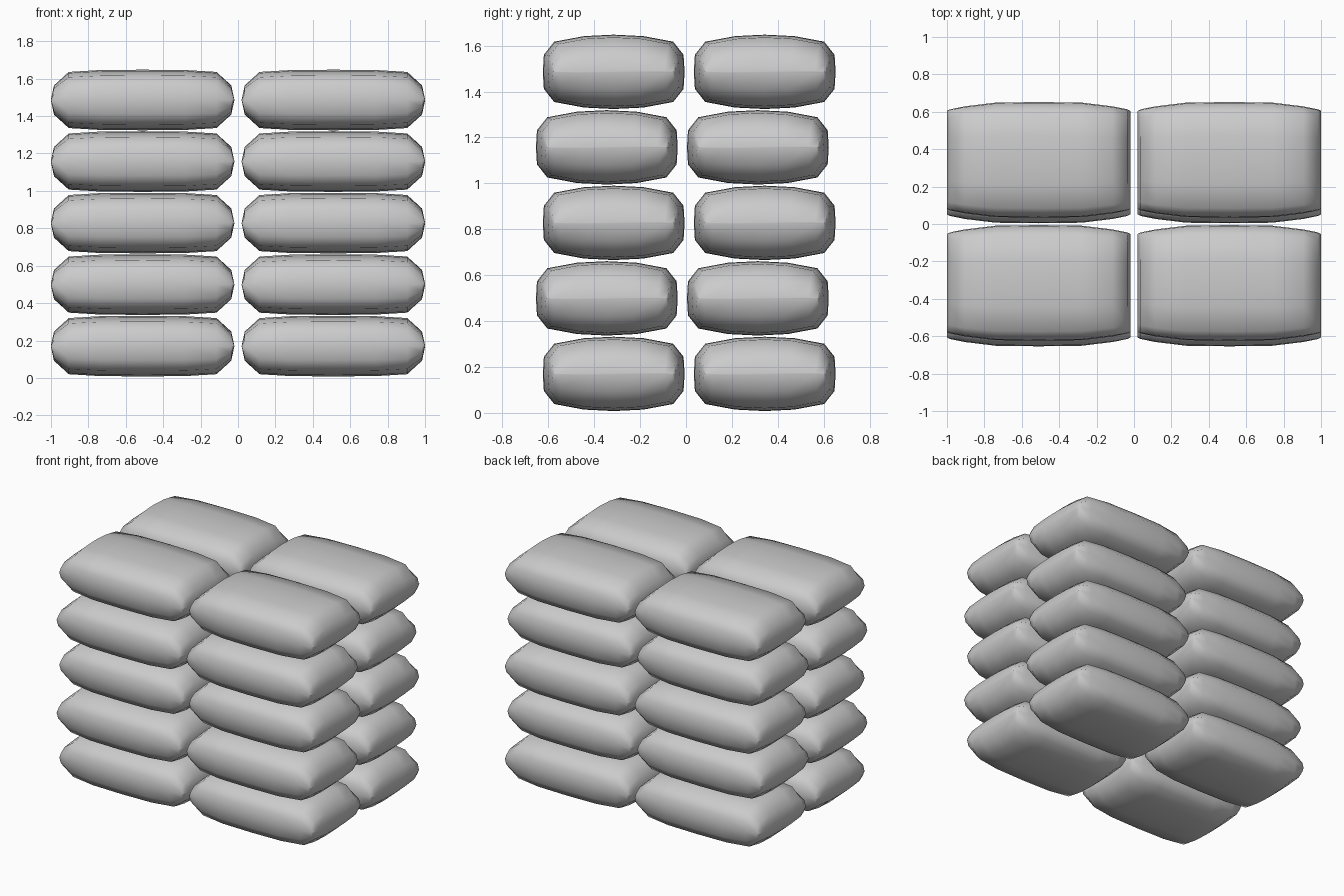
import bpy, bmesh

if "Cube" in bpy.data.objects:
    bpy.data.objects.remove(bpy.data.objects["Cube"])

# Quarter of the plump cross-section (y, z), unit half sizes
QUARTER = [(1, 0), (0.985, 0.46), (0.84, 0.81), (0.42, 0.96)]
SECTION = (QUARTER + [(0, 1)] + [(-y, z) for y, z in QUARTER[:0:-1]]
           + [(-y, -z) for y, z in QUARTER] + [(0, -1)]
           + [(y, -z) for y, z in QUARTER[:0:-1]])

# Half of the sack's length: x, half width, half height
HALF = [(0.0, 0.309, 0.162), (0.23, 0.306, 0.16), (0.395, 0.286, 0.15),
        (0.474, 0.27, 0.078), (0.49, 0.262, 0.004)]
STATIONS = [(-x, w, h) for x, w, h in HALF[:0:-1]] + HALF


def sack_mesh():
    bm = bmesh.new()
    rings = [[bm.verts.new((x, y * w, z * h)) for y, z in SECTION]
             for x, w, h in STATIONS]
    n = len(SECTION)
    for a, b in zip(rings, rings[1:]):
        for i in range(n):
            j = (i + 1) % n
            bm.faces.new((a[i], a[j], b[j], b[i]))
    bm.faces.new(rings[0])
    bm.faces.new(rings[-1])
    bmesh.ops.recalc_face_normals(bm, faces=bm.faces)
    for f in bm.faces:
        f.smooth = True
    mesh = bpy.data.meshes.new("sack")
    bm.to_mesh(mesh)
    bm.free()
    return mesh


# Five layers of four sacks, each layer shifted a little the other way
mesh = sack_mesh()
for layer in range(5):
    shift = 0.014 if layer % 2 == 0 else -0.016
    for sx in (-1, 1):
        for sy in (-1, 1):
            sack = bpy.data.objects.new(f"sack_layer_{layer + 1}", mesh.copy())
            sack.location = (sx * 0.51, sy * 0.329 + shift, 0.17 + 0.329 * layer)
            bpy.context.collection.objects.link(sack)
            bpy.context.view_layer.objects.active = sack
            sack.select_set(True)

bpy.ops.object.shade_smooth_by_angle(angle=0.9)
